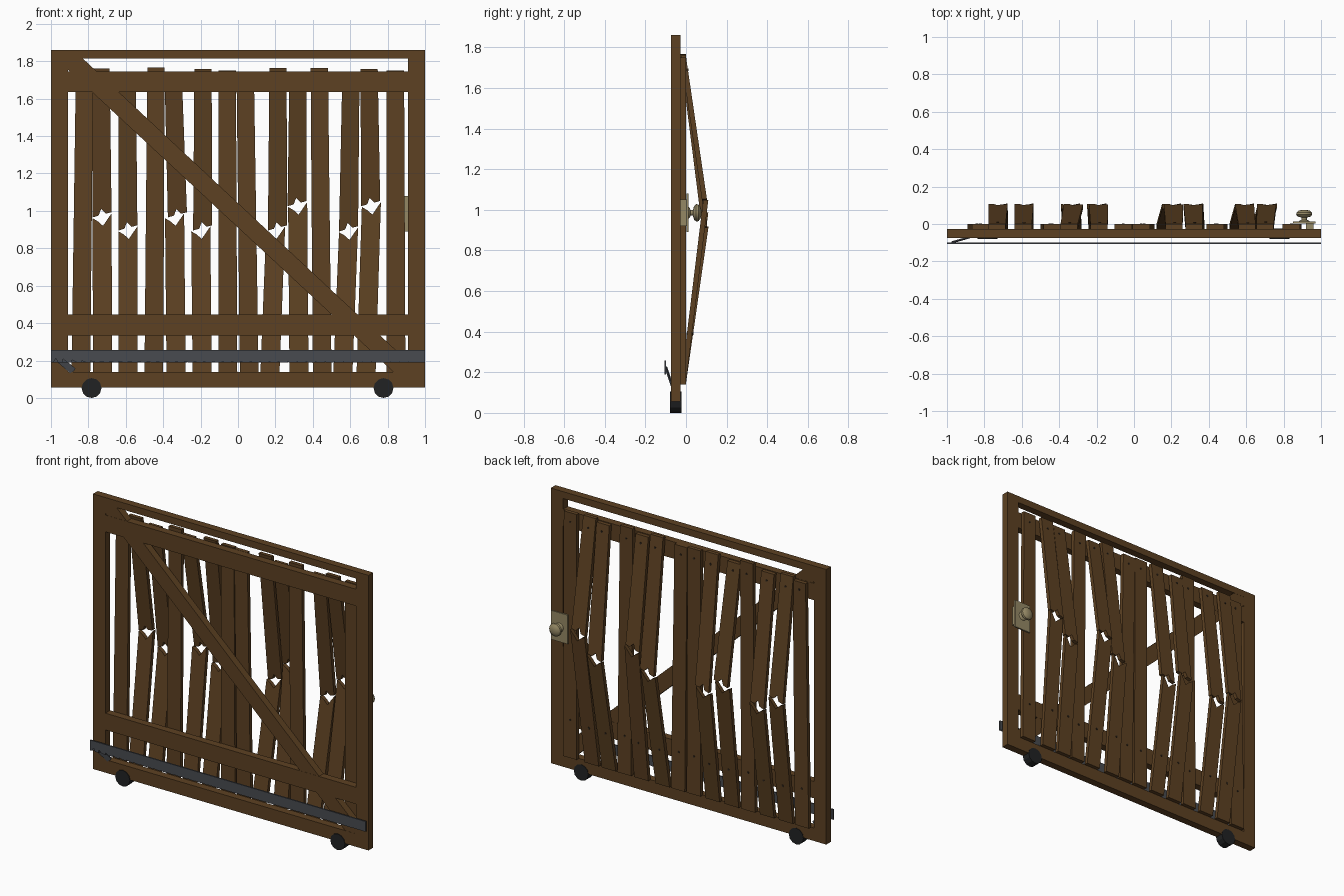
import bpy, bmesh, math
from mathutils import Vector

if "Cube" in bpy.data.objects:
    bpy.data.objects.remove(bpy.data.objects["Cube"])


def material(name, rgb):
    m = bpy.data.materials.new(name)
    m.diffuse_color = (*rgb, 1)
    m.use_nodes = True
    m.node_tree.nodes["Principled BSDF"].inputs["Base Color"].default_value = m.diffuse_color
    return m


WOOD = material("brown wood", (0.11, 0.053, 0.016))
STEEL = material("grey steel", (0.065, 0.07, 0.08))
RUBBER = material("black rubber", (0.015, 0.016, 0.017))
BRASS = material("dull brass", (0.30, 0.25, 0.13))
NAIL = material("dark nail", (0.03, 0.02, 0.012))


def finish(bm, name, mat):
    bmesh.ops.recalc_face_normals(bm, faces=bm.faces)
    me = bpy.data.meshes.new(name)
    bm.to_mesh(me)
    bm.free()
    me.materials.append(mat)
    ob = bpy.data.objects.new(name, me)
    bpy.context.collection.objects.link(ob)
    return ob


def slab(name, outline, front, back, mat=WOOD):
    """Extrude an x-z outline in y; front and back are numbers or functions of z."""
    f = front if callable(front) else lambda z: front
    b = back if callable(back) else lambda z: back
    bm = bmesh.new()
    fv = [bm.verts.new((x, f(z), z)) for x, z in outline]
    bv = [bm.verts.new((x, b(z), z)) for x, z in outline]
    bm.faces.new(fv)
    bm.faces.new(bv[::-1])
    n = len(fv)
    for i in range(n):
        j = (i + 1) % n
        bm.faces.new((fv[j], fv[i], bv[i], bv[j]))
    bmesh.ops.triangulate(bm, faces=[q for q in bm.faces if len(q.verts) > 4])
    return finish(bm, name, mat)


def rect(x0, x1, z0, z1):
    return [(x0, z0), (x1, z0), (x1, z1), (x0, z1)]


def turned(name, x, z, profile, sides, mat):
    """Lathe a (radius, y) profile around a front-to-back axis."""
    bm = bmesh.new()
    rings = [[bm.verts.new((x + r * math.cos(math.tau * k / sides), y,
                            z + r * math.sin(math.tau * k / sides)))
              for k in range(sides)] for r, y in profile]
    for a, b in zip(rings, rings[1:]):
        for k in range(sides):
            j = (k + 1) % sides
            bm.faces.new((a[k], a[j], b[j], b[k]))
    bm.faces.new(rings[0])
    bm.faces.new(rings[-1])
    return finish(bm, name, mat)


# Outer frame and rails
F, B = -0.075, -0.026
for name, box in (("left_post", (-1, -0.91, 0.055, 1.86)), ("right_post", (0.91, 1, 0.055, 1.86)),
                  ("top_rail", (-0.91, 0.91, 1.815, 1.86)), ("bottom_rail", (-0.91, 0.91, 0.055, 0.14)),
                  ("upper_rail", (-0.91, 0.91, 1.635, 1.745)), ("lower_rail", (-0.91, 0.91, 0.335, 0.445))):
    slab(name, rect(*box), F, B)

# Diagonal brace, cut to fit the frame corners
slab("diagonal_brace", [(-0.83, 1.815), (-0.91, 1.815), (-0.91, 1.756),
                        (0.83, 0.14), (0.91, 0.14), (0.91, 0.194)], -0.074, -0.027)

# Planks
BOT, P0, P1, BULGE = 0.14, -0.026, -0.001, 0.107


def nails(name, centre, surface):
    for i, z in enumerate((0.39, 1.69)):
        y, x = surface(z), centre(z)
        turned(f"{name}_nail_{i + 1}", x, z, [(0.007, y - 0.006), (0.007, y + 0.003)], 6, NAIL)


# Whole planks: left edge at top, left edge at bottom, top height
for i, (xt, xb, top) in enumerate(((-0.867, -0.89, 1.74), (-0.485, -0.50, 1.768), (-0.104, -0.104, 1.752),
                                   (-0.008, 0.01, 1.746), (0.388, 0.40, 1.765), (0.795, 0.795, 1.75))):
    name = f"plank_{i + 1}"
    slab(name, [(xb, BOT), (xb + 0.1, BOT), (xt + 0.093, top), (xt, top)], P0, P1)
    nails(name, lambda z: xb + (xt - xb) * (z - BOT) / (top - BOT) + 0.047, lambda z: P1)

# Snapped planks: left edges at top, upper break, lower break, bottom; break and top heights
UPPER_EDGE = ((0, 0), (0.32, 0.01), (0.45, 0.045), (0.7, 0.02), (1, 0.028))
LOWER_EDGE = ((0, -0.004), (0.3, -0.022), (0.55, -0.045), (1, 0.022))
SNAPPED = ((-0.778, -0.778, -0.778, -0.775, 0.965, 1.762), (-0.638, -0.640, -0.640, -0.638, 0.895, 1.74),
           (-0.393, -0.375, -0.390, -0.382, 0.965, 1.74), (-0.233, -0.240, -0.250, -0.243, 0.895, 1.76),
           (0.168, 0.160, 0.150, 0.120, 0.895, 1.765), (0.275, 0.265, 0.268, 0.275, 1.025, 1.74),
           (0.558, 0.540, 0.540, 0.510, 0.890, 1.74), (0.655, 0.658, 0.662, 0.634, 1.025, 1.76))
for i, (xt, xu, xl, xb, zb, top) in enumerate(SNAPPED):
    name, w = f"snapped_plank_{i + 1}", 0.102

    def up(z):
        return P1 + (BULGE - P1) * (top - z) / (top - zb)

    def low(z):
        return P1 + (BULGE - P1) * (z - BOT) / (zb - BOT)

    slab(name + "_upper", [(xu + t * w, zb + dz) for t, dz in UPPER_EDGE] + [(xt + 0.092, top), (xt, top)],
         lambda z: up(z) - 0.025, up)
    slab(name + "_lower", [(xl + t * w, zb + dz) for t, dz in LOWER_EDGE] + [(xb + w, BOT), (xb, BOT)],
         lambda z: low(z) - 0.025, low)
    nails(name, lambda z: (xt if z > 1 else xb) + 0.05, lambda z: up(z) if z > 1 else low(z))

# Toothed drive rack with rounded gaps
outline = [(-1, 0.257), (-1, 0.19)]
pitch, teeth = 0.05, 40
for k in range(teeth):
    c = -1 + pitch * (k + 0.5)
    outline += [(c - 0.013, 0.19)]
    outline += [(c - 0.013 * math.cos(a), 0.213 + 0.013 * math.sin(a))
                for a in (0, math.pi / 4, math.pi / 2, 3 * math.pi / 4, math.pi)]
    outline += [(c + 0.013, 0.19)]
outline += [(1, 0.19), (1, 0.257)]
slab("toothed_rack", outline, -0.107, -0.098, STEEL)

# Slanted rack bracket
bm = bmesh.new()
a, b = Vector((-0.965, -0.098, 0.215)), Vector((-0.88, -0.074, 0.142))
up_v, th = Vector((0.012, 0, 0.014)), Vector((0, 0.005, 0))
vs = [bm.verts.new(p) for p in (a - up_v, b - up_v, b + up_v, a + up_v,
                                a - up_v + th, b - up_v + th, b + up_v + th, a + up_v + th)]
for q in ((0, 1, 2, 3), (4, 7, 6, 5), (0, 4, 5, 1), (1, 5, 6, 2), (2, 6, 7, 3), (3, 7, 4, 0)):
    bm.faces.new([vs[k] for k in q])
finish(bm, "rack_bracket", STEEL)

# Wheels
for name, x in (("left_wheel", -0.783), ("right_wheel", 0.778)):
    turned(name, x, 0.053, [(0.053, -0.079), (0.053, -0.023)], 12, RUBBER)

# Handle plate and knob
slab("knob_plate", rect(0.85, 0.97, 0.89, 1.08), 0.003, 0.013, BRASS)
slab("knob_plate_mount", rect(0.92, 0.96, 0.92, 1.05), B, 0.003, BRASS)
knob = turned("door_knob", 0.91, 0.985,
              [(0.03, 0.012), (0.025, 0.018), (0.014, 0.022), (0.014, 0.034), (0.034, 0.040),
               (0.043, 0.050), (0.041, 0.061), (0.030, 0.071), (0.012, 0.076)], 16, BRASS)
bpy.context.view_layer.objects.active = knob
knob.select_set(True)
bpy.ops.object.shade_smooth_by_angle()
